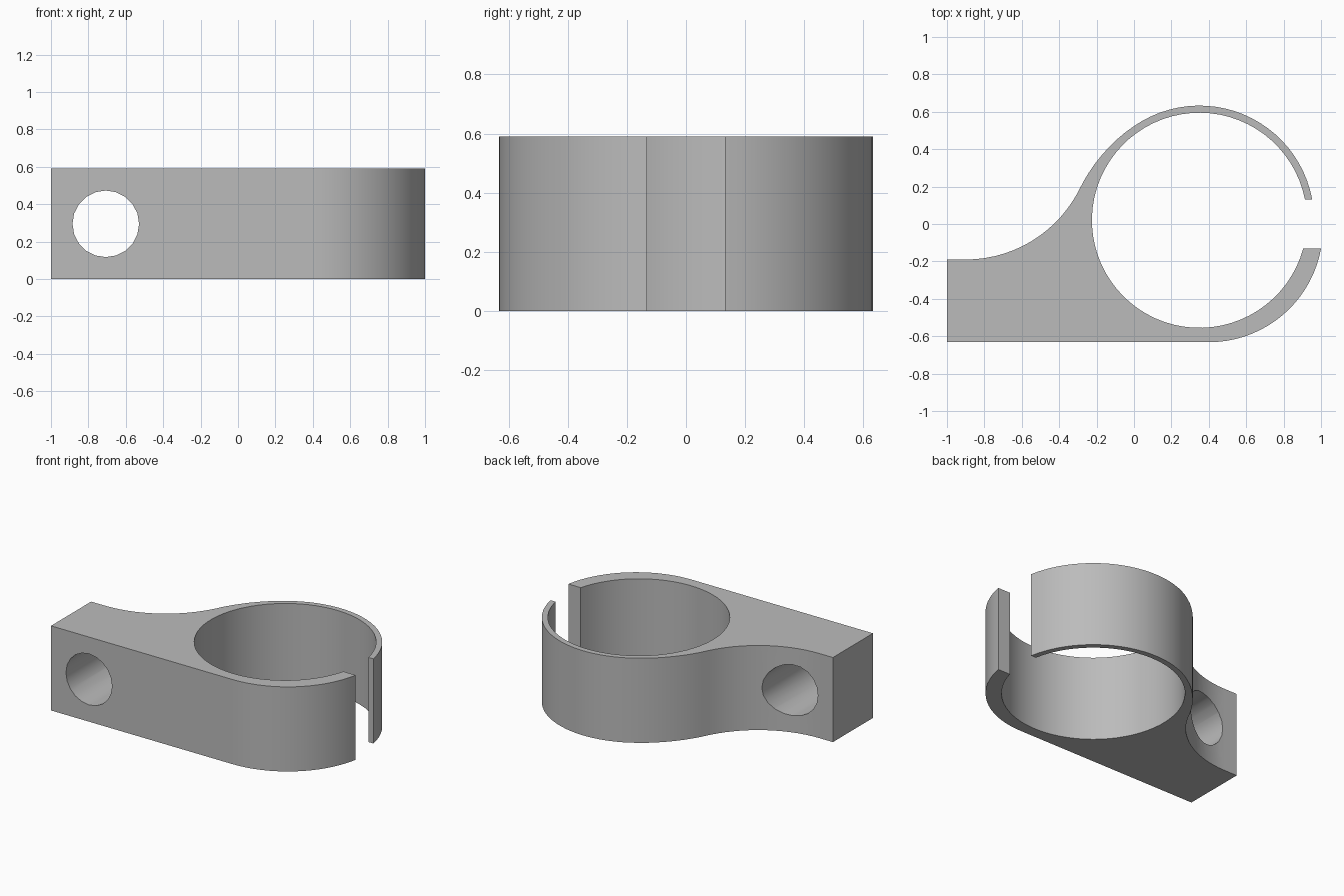
import bpy
import bmesh
from math import sin, cos, radians
from mathutils import Matrix

cube = bpy.data.objects.get("Cube")
if cube:
    bpy.data.objects.remove(cube, do_unlink=True)

HEIGHT = 0.59
GAP = 0.132      # half width of the ring's opening
BASE = 0.632     # distance of the flat front from the centre


def arc(cx, cy, r, start, end, steps):
    """Points on an arc, angles in degrees."""
    angles = [radians(start + (end - start) * i / steps) for i in range(steps + 1)]
    return [(cx + r * cos(a), cy + r * sin(a)) for a in angles]


def make_object(name, bm):
    bmesh.ops.recalc_face_normals(bm, faces=bm.faces)
    mesh = bpy.data.meshes.new(name)
    bm.to_mesh(mesh)
    bm.free()
    obj = bpy.data.objects.new(name, mesh)
    bpy.context.collection.objects.link(obj)
    return obj


grey = bpy.data.materials.new("plain_grey")
grey.use_nodes = True
colour = (0.5, 0.5, 0.5, 1)
grey.diffuse_color = colour
grey.node_tree.nodes["Principled BSDF"].inputs["Base Color"].default_value = colour

# Clip outline: outer wall, mounting arm, then the bore
outline = arc(0.35, 0.02, 0.613, 10.5, 124.7, 24)            # thin upper jaw
outline += arc(0.509, -0.209, 0.893, 124.7, 154.9, 8)[1:]    # shoulder
outline += arc(-0.9, 0.49, 0.68, -28.1, -90, 14)[1:]         # concave fillet
outline += [(-1, -0.19), (-1, -BASE)]                        # arm end
outline += arc(0.4, -0.022, 0.61, -90, -10.4, 18)            # lower jaw
outline += arc(0.35, 0.02, 0.575, 344.7, 11.2, 64)           # bore

bm = bmesh.new()
face = bm.faces.new([bm.verts.new((x, y, 0)) for x, y in outline])
wall = bmesh.ops.extrude_face_region(bm, geom=[face])
top = [v for v in wall["geom"] if isinstance(v, bmesh.types.BMVert)]
bmesh.ops.translate(bm, verts=top, vec=(0, 0, HEIGHT))
clip = make_object("ring_clip", bm)
clip.data.materials.append(grey)

# Bolt hole through the arm
bm = bmesh.new()
bmesh.ops.create_cone(
    bm, cap_ends=True, segments=20, radius1=0.178, radius2=0.178, depth=2,
    matrix=Matrix.Translation((-0.707, -0.4, HEIGHT / 2)) @ Matrix.Rotation(radians(90), 4, "X"))
cutter = make_object("bolt_hole_cutter", bm)
cutter.data.materials.append(grey)
cutter.hide_render = True

cut = clip.modifiers.new("bolt_hole", "BOOLEAN")
cut.object = cutter
cut.operation = "DIFFERENCE"
cut.solver = "EXACT"

bpy.ops.object.select_all(action="DESELECT")
clip.select_set(True)
bpy.context.view_layer.objects.active = clip
bpy.ops.object.modifier_apply(modifier=cut.name)
bpy.data.objects.remove(cutter, do_unlink=True)
bpy.ops.object.shade_smooth_by_angle(angle=radians(30))
